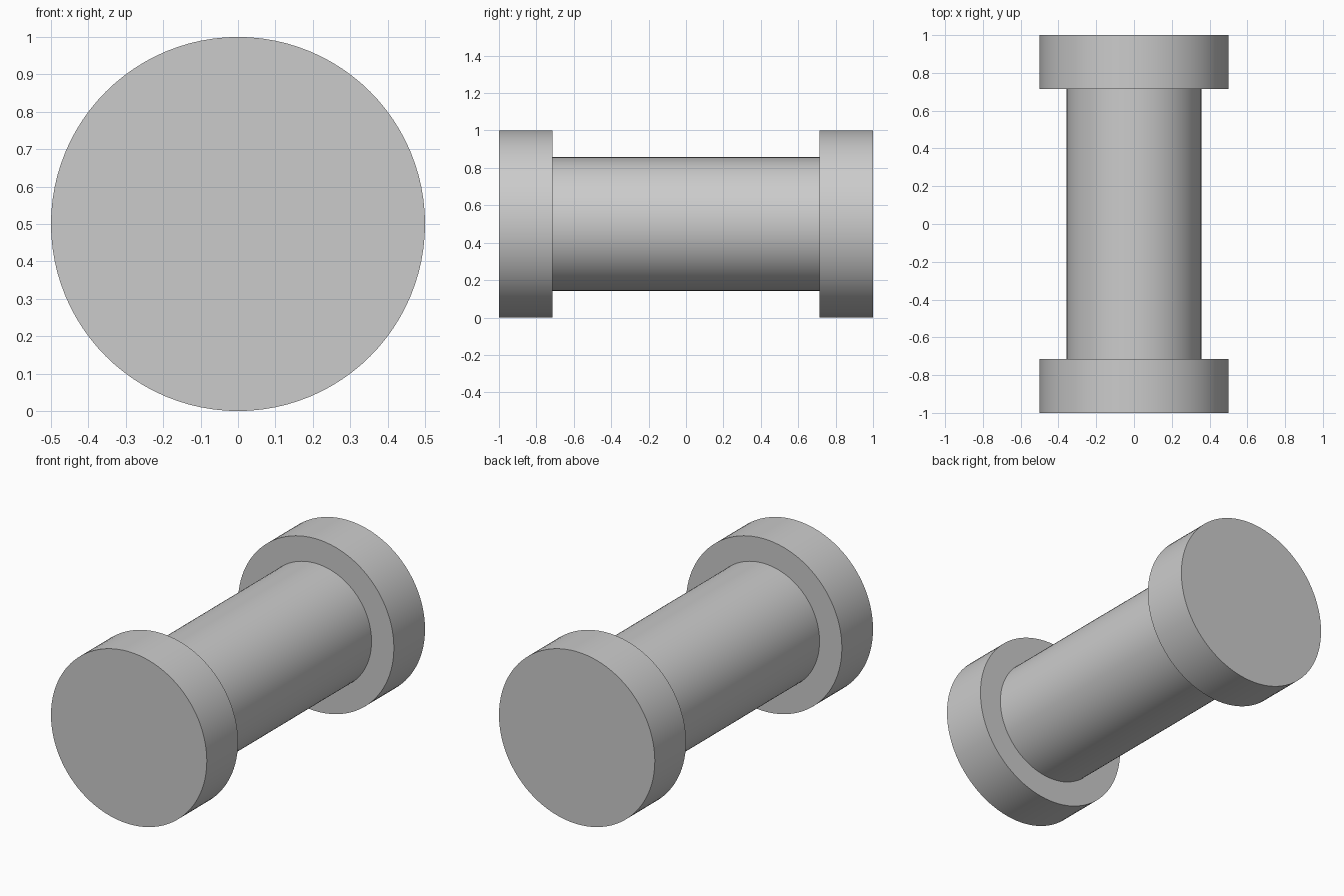
import bpy
import math

cube = bpy.data.objects.get("Cube")
if cube:
    bpy.data.objects.remove(cube, do_unlink=True)

# Single grey finish
grey = bpy.data.materials.new("plain_grey")
grey.use_nodes = True
colour = (0.6, 0.6, 0.6, 1.0)
grey.diffuse_color = colour
grey.node_tree.nodes["Principled BSDF"].inputs["Base Color"].default_value = colour

CENTRE_Z = 0.5
FLANGE_DEPTH = 2 / 7


def add_drum(name, radius, depth, y):
    """Cylinder lying along y, smooth round its side with flat ends."""
    bpy.ops.mesh.primitive_cylinder_add(
        vertices=96, radius=radius, depth=depth,
        location=(0, y, CENTRE_Z), rotation=(math.pi / 2, 0, 0))
    drum = bpy.context.object
    drum.name = name
    drum.data.materials.append(grey)
    bpy.ops.object.shade_smooth_by_angle(angle=math.radians(30))
    return drum


# Shaft between the two end flanges
add_drum("shaft", 0.357, 2 - 2 * FLANGE_DEPTH, 0)
for name, side in (("front_flange", -1), ("back_flange", 1)):
    add_drum(name, 0.5, FLANGE_DEPTH, side * (1 - FLANGE_DEPTH / 2))
